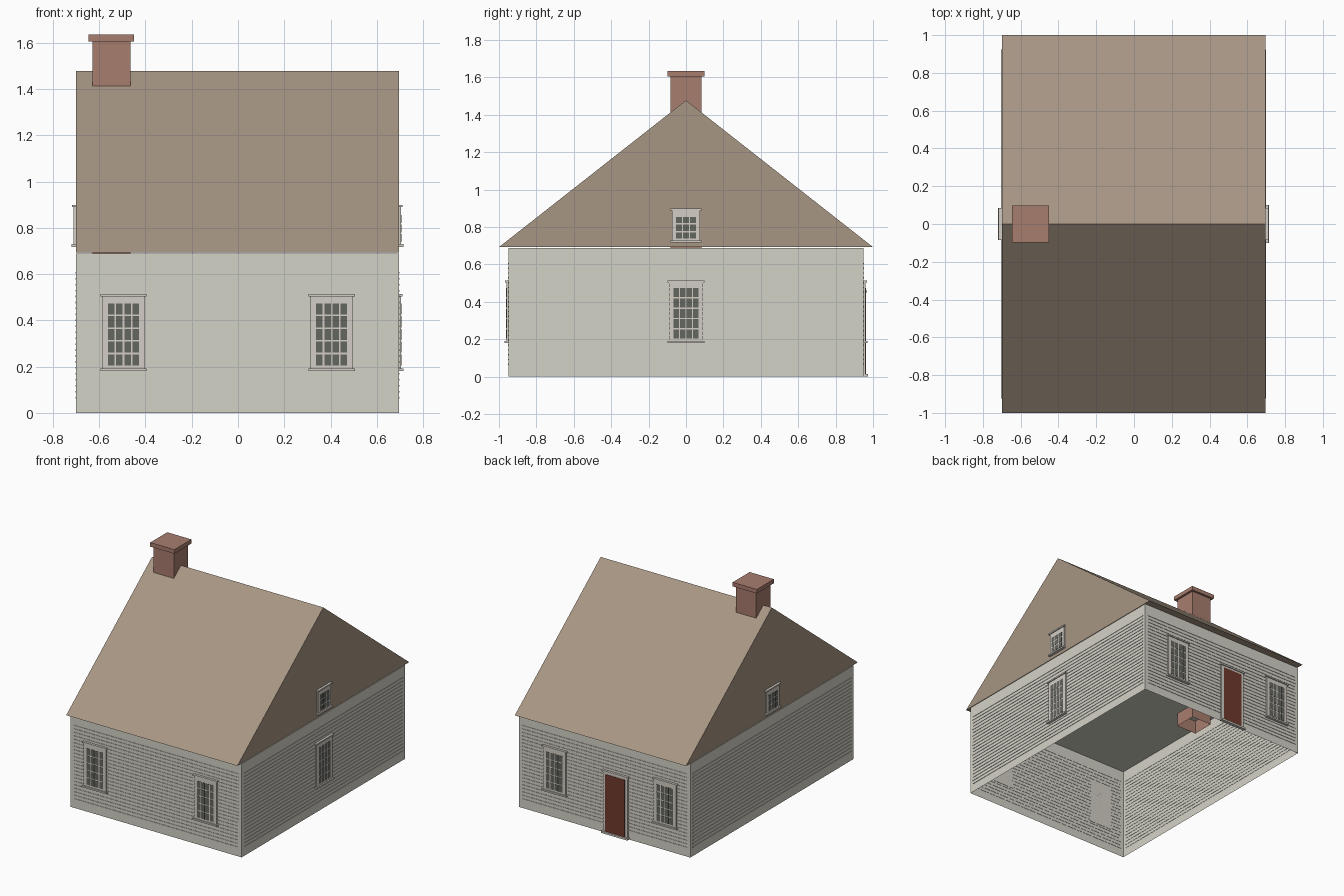
import bpy, bmesh
from math import radians
from mathutils import Matrix, Vector

cube = bpy.data.objects.get("Cube")
if cube:
    bpy.data.objects.remove(cube, do_unlink=True)


def material(name, r, g, b):
    color = [(c / 255 / 12.92 if c < 11 else ((c / 255 + 0.055) / 1.055) ** 2.4) for c in (r, g, b)] + [1]
    m = bpy.data.materials.new(name)
    m.use_nodes = True
    m.diffuse_color = color
    m.node_tree.nodes["Principled BSDF"].inputs["Base Color"].default_value = color
    return m


SIDING = material("siding white", 212, 210, 199)
TRIM = material("trim white", 212, 206, 197)
ROOF = material("roof tan", 167, 150, 132)
BRICK = material("chimney brick", 168, 125, 110)
GLASS = material("window grey", 100, 102, 95)
DOOR = material("door red", 112, 58, 46)

LEFT, RIGHT, DEPTH = 0.695, -0.70, 0.95
EAVE, RIDGE = 0.693, 1.478


def add_box(bm, lo, hi):
    lo, hi = Vector(lo), Vector(hi)
    mat = Matrix.Translation((lo + hi) / 2) @ Matrix.Diagonal((*(hi - lo), 1))
    return bmesh.ops.create_cube(bm, size=1, matrix=mat)["verts"]


def finish(name, bm, mat, matrix=None):
    if matrix:
        bm.transform(matrix)
    mesh = bpy.data.meshes.new(name)
    bm.to_mesh(mesh)
    bm.free()
    mesh.materials.append(mat)
    obj = bpy.data.objects.new(name, mesh)
    bpy.context.collection.objects.link(obj)
    return obj


def open_box(name, lo, hi, mat):
    """Box with no bottom face."""
    bm = bmesh.new()
    add_box(bm, lo, hi)
    bm.normal_update()
    bottom = [f for f in bm.faces if f.normal.z < -0.9]
    bmesh.ops.delete(bm, geom=bottom, context="FACES_ONLY")
    return finish(name, bm, mat)


# Each wall frame: local x runs along the wall, local -y points outwards
def wall_frame(angle, offset):
    return Matrix.Rotation(radians(angle), 4, "Z") @ Matrix.Translation((0, -offset, 0))


WALLS = {
    "front": wall_frame(0, DEPTH),
    "left": wall_frame(90, LEFT),
    "back": wall_frame(180, DEPTH),
    "right": wall_frame(-90, -RIGHT),
}


def plates(name, wall, mat, rects):
    """Raised plates on a wall: (u0, u1, z0, z1, depth)."""
    bm = bmesh.new()
    for u0, u1, z0, z1, depth in rects:
        add_box(bm, (u0, -depth, z0), (u1, 0.002, z1))
    return finish(name, bm, mat, WALLS[wall])


def window(name, wall, u, z0, z1, half, pane_half, pane_z, cols, rows):
    # Frame board with projecting header and sill
    plates(name + "_frame", wall, TRIM, [
        (u - half, u + half, z0, z1, 0.010),
        (u - half - 0.008, u + half + 0.008, z1 - 0.004, z1 + 0.006, 0.017),
        (u - half - 0.008, u + half + 0.008, z0 - 0.009, z0 + 0.002, 0.020)])
    # Grid of panes separated by muntins
    gap = 0.007
    w = (2 * pane_half + gap) / cols
    h = (pane_z[1] - pane_z[0] + gap) / rows
    panes = []
    for i in range(cols):
        for j in range(rows):
            a, b = u - pane_half + i * w, pane_z[0] + j * h
            panes.append((a, a + w - gap, b, b + h - gap, 0.0115))
    plates(name + "_panes", wall, GLASS, panes)


# House body, open underneath
open_box("walls", (RIGHT, -DEPTH, 0), (LEFT, DEPTH, EAVE - 0.004), SIDING)

# Clapboard strips on all four walls
for wall, (a, b) in {"front": (-0.675, 0.67), "back": (-0.67, 0.675),
                     "left": (-0.925, 0.925), "right": (-0.925, 0.925)}.items():
    plates(wall + "_clapboards", wall, SIDING,
           [(a, b, z - 0.0035, z + 0.0035, 0.003)
            for z in (0.066 + 0.0257 * i for i in range(22))])

# Gable roof as an extruded triangle
bm = bmesh.new()
profile = [bm.verts.new((RIGHT, y, z)) for y, z in ((-1, EAVE), (1, EAVE), (0, RIDGE))]
end = bm.faces.new(profile)
ext = bmesh.ops.extrude_face_region(bm, geom=[end], use_keep_orig=True)["geom"]
bmesh.ops.translate(bm, verts=[v for v in ext if isinstance(v, bmesh.types.BMVert)],
                    vec=(LEFT - RIGHT, 0, 0))
bmesh.ops.recalc_face_normals(bm, faces=bm.faces)
finish("roof", bm, ROOF)

# Chimney stack, reaching down through the ceiling, and its cap
open_box("chimney_stack", (-0.63, -0.083, 0.59), (-0.465, 0.083, 1.61), BRICK)
bm = bmesh.new()
add_box(bm, (-0.646, -0.099, 1.605), (-0.449, 0.099, 1.635))
finish("chimney_cap", bm, BRICK)

# Tall windows; the back wall's local axis is mirrored
for name, wall, u in (("front_right_window", "front", -0.495),
                      ("front_left_window", "front", 0.405),
                      ("back_left_window", "back", -0.4),
                      ("back_right_window", "back", 0.5),
                      ("side_window", "left", 0)):
    window(name, wall, u, 0.19, 0.508, 0.092, 0.067, (0.205, 0.473), 4, 5)

# Small gable windows
for wall in ("left", "right"):
    window(wall + "_gable_window", wall, 0, 0.727, 0.893, 0.076, 0.054, (0.738, 0.855), 3, 3)

# Back door with frame, header and threshold
plates("door_frame", "back", TRIM, [
    (-0.005, 0.195, 0, 0.455, 0.010),
    (-0.013, 0.203, 0.45, 0.462, 0.017),
    (-0.013, 0.203, 0, 0.014, 0.022)])
plates("door_panel", "back", DOOR, [(0.016, 0.174, 0.014, 0.435, 0.0125)])
